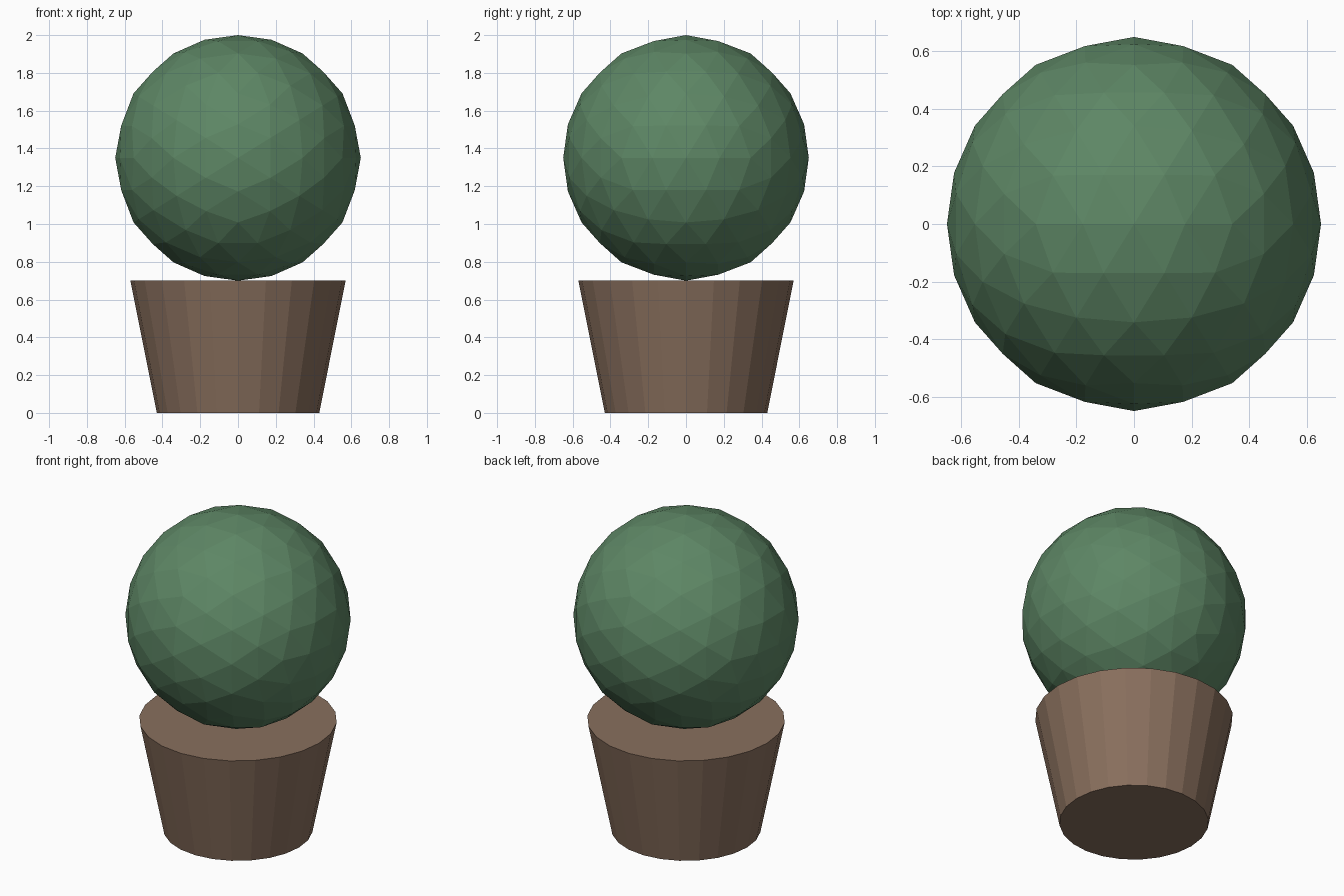
import bpy, bmesh, math
from mathutils import Matrix

if "Cube" in bpy.data.objects:
    bpy.data.objects.remove(bpy.data.objects["Cube"])


def finish(bm, name, color):
    bmesh.ops.recalc_face_normals(bm, faces=bm.faces)
    mesh = bpy.data.meshes.new(name)
    bm.to_mesh(mesh)
    bm.free()
    mat = bpy.data.materials.new(name + "_color")
    mat.diffuse_color = color
    mat.use_nodes = True
    mat.node_tree.nodes["Principled BSDF"].inputs["Base Color"].default_value = mat.diffuse_color
    mesh.materials.append(mat)
    obj = bpy.data.objects.new(name, mesh)
    bpy.context.collection.objects.link(obj)
    return obj


# Tapered solid pot
HEIGHT = 0.7
bm = bmesh.new()
bmesh.ops.create_cone(bm, cap_ends=True, segments=24, radius1=0.43, radius2=0.57,
                      depth=HEIGHT,
                      matrix=Matrix.Translation((0, 0, HEIGHT / 2))
                      @ Matrix.Rotation(math.pi / 2, 4, 'Z'))
finish(bm, "pot", (0.25, 0.16, 0.11, 1))

# Faceted ball of foliage: icosahedron with edge midpoints on the axes, split twice
RADIUS = 0.65
PHI = (1 + math.sqrt(5)) / 2
bm = bmesh.new()
for a in (-1, 1):
    for b in (-PHI, PHI):
        for co in ((b, a, 0), (a, 0, b), (0, b, a)):
            bm.verts.new(co)
bmesh.ops.convex_hull(bm, input=bm.verts)
for _ in range(2):
    bmesh.ops.subdivide_edges(bm, edges=bm.edges[:], cuts=1, use_grid_fill=True)
    for v in bm.verts:
        v.co = v.co.normalized() * RADIUS
bmesh.ops.translate(bm, verts=bm.verts, vec=(0, 0, HEIGHT + RADIUS))
finish(bm, "foliage", (0.11, 0.24, 0.13, 1))
